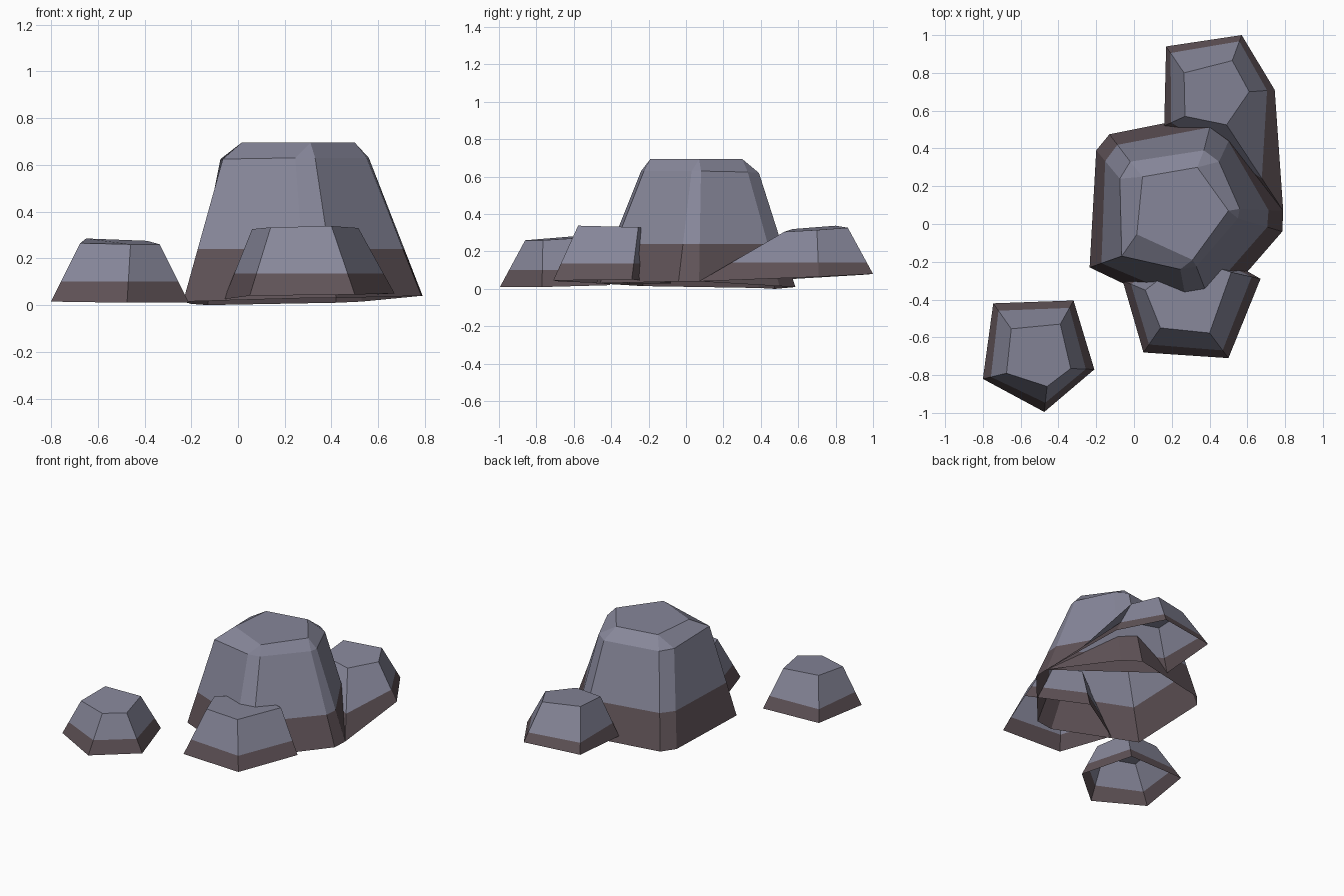
import bpy, bmesh

def material(name, rgb):
    m = bpy.data.materials.new(name)
    m.diffuse_color = (*rgb, 1)
    return m

STONE = material("blue_grey_stone", (0.24, 0.24, 0.32))
SOIL = material("brown_soil_band", (0.115, 0.085, 0.095))

def rock(name, rings, band):
    """Stack rings (base to top, equal counts; repeated points merge), cap the top,
    leave the base open and colour everything under the band height brown."""
    bm = bmesh.new()
    cache = {}

    def vert(p):
        if p not in cache:
            cache[p] = bm.verts.new(p)
        return cache[p]

    def face(points):
        vs = list(dict.fromkeys(vert(p) for p in points))
        if len(vs) > 2:
            bm.faces.new(vs)

    n = len(rings[0])
    for low, high in zip(rings, rings[1:]):
        for i in range(n):
            j = (i + 1) % n
            face((low[i], low[j], high[j], high[i]))
    face(rings[-1])
    # soil band edge
    bmesh.ops.bisect_plane(bm, geom=bm.verts[:] + bm.edges[:] + bm.faces[:],
                           plane_co=(0, 0, band), plane_no=(0, 0, 1))
    for f in bm.faces:
        f.material_index = int(f.calc_center_median().z < band)
    me = bpy.data.meshes.new(name)
    bm.to_mesh(me)
    bm.free()
    me.materials.append(STONE)
    me.materials.append(SOIL)
    ob = bpy.data.objects.new(name, me)
    bpy.context.collection.objects.link(ob)

# Large boulder: chamfered corners, so each top point serves up to two sides
t = [(0.015, -0.055, 0.695), (0.31, -0.19, 0.695), (0.50, 0.07, 0.695),
     (0.335, 0.30, 0.695), (0.045, 0.25, 0.695)]
rock("large_boulder", [
    [(-0.235, -0.23, 0.015), (0.29, -0.48, 0.03), (0.42, -0.46, 0.03),
     (0.785, -0.04, 0.04), (0.79, 0.07, 0.04), (0.53, 0.50, 0.015),
     (0.42, 0.585, 0.01), (-0.13, 0.475, 0.0), (-0.20, 0.39, 0.005)],
    [(-0.065, -0.17, 0.625), (0.245, -0.24, 0.63), (0.33, -0.225, 0.63),
     (0.55, 0.03, 0.63), (0.56, 0.08, 0.63), (0.45, 0.33, 0.625),
     (0.37, 0.39, 0.62), (-0.02, 0.33, 0.625), (-0.075, 0.24, 0.625)],
    [t[0], t[1], t[1], t[2], t[2], t[3], t[3], t[4], t[4]],
], 0.24)

# Front stone, half sunk into the boulder
rock("front_stone", [
    [(-0.06, -0.30, 0.025), (0.05, -0.68, 0.04), (0.50, -0.71, 0.045),
     (0.67, -0.29, 0.05), (0.30, -0.08, 0.03)],
    [(0.06, -0.35, 0.325), (0.14, -0.55, 0.333), (0.40, -0.577, 0.338),
     (0.515, -0.255, 0.33), (0.28, -0.18, 0.325)],
], 0.135)

# Back stone, with a long slope running along the boulder
rock("back_stone", [
    [(0.16, 0.52, 0.05), (0.79, 0.07, 0.04), (0.745, 0.71, 0.065),
     (0.57, 1.0, 0.08), (0.17, 0.94, 0.075)],
    [(0.27, 0.57, 0.32), (0.49, 0.525, 0.305), (0.61, 0.70, 0.315),
     (0.52, 0.865, 0.327), (0.265, 0.80, 0.338)],
], 0.14)

# Loose stone on its own
rock("loose_stone", [
    [(-0.80, -0.82, 0.015), (-0.475, -0.995, 0.01), (-0.21, -0.77, 0.01),
     (-0.32, -0.405, 0.02), (-0.745, -0.42, 0.025)],
    [(-0.675, -0.79, 0.265), (-0.46, -0.86, 0.26), (-0.335, -0.765, 0.26),
     (-0.39, -0.53, 0.275), (-0.65, -0.555, 0.285)],
], 0.10)
